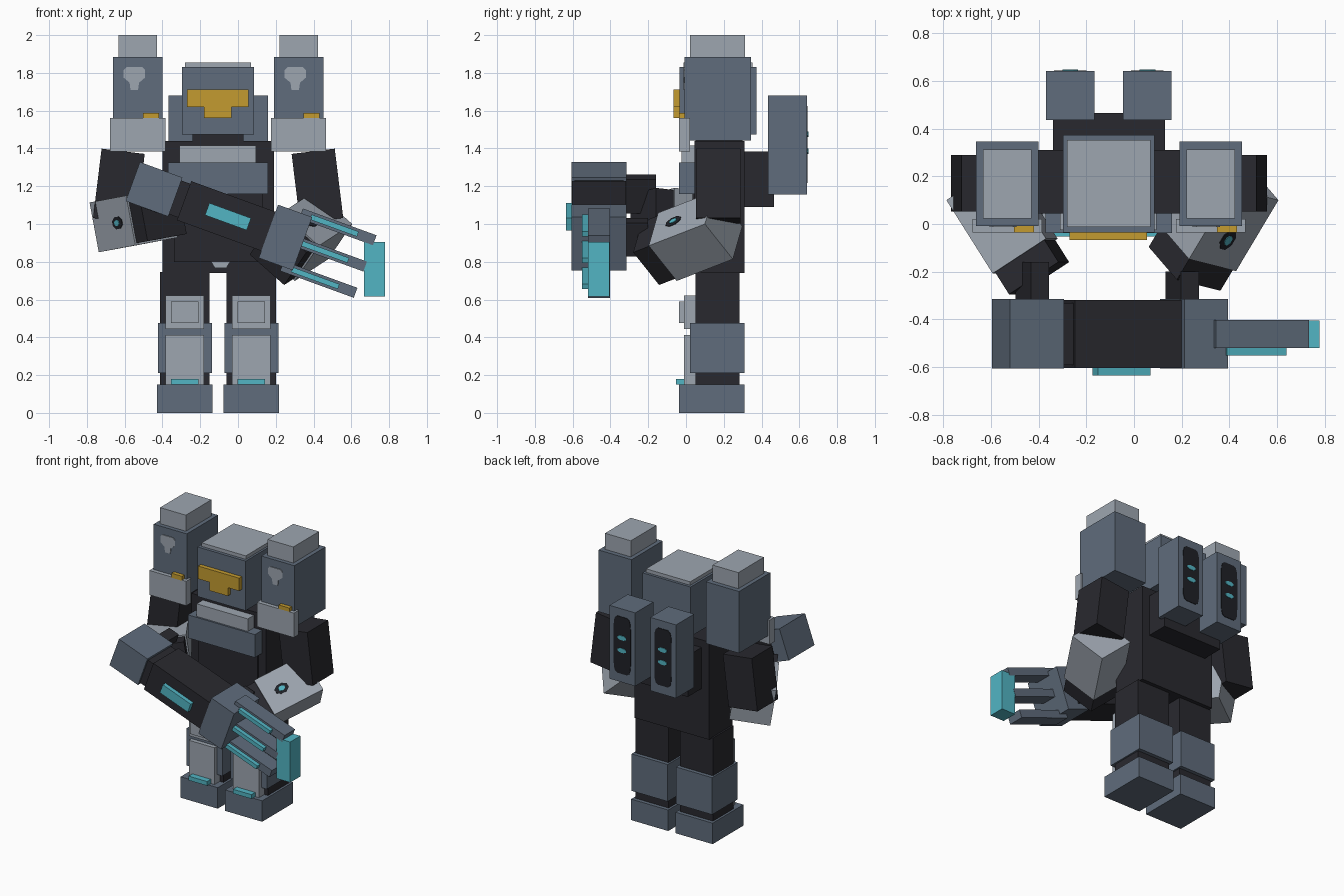
import bpy, bmesh, math
from mathutils import Matrix, Vector

if "Cube" in bpy.data.objects:
    bpy.data.objects.remove(bpy.data.objects["Cube"])

MID = -0.105  # x of the body's mirror plane


def material(name, rgb):
    m = bpy.data.materials.new(name)
    m.diffuse_color = (*rgb, 1)
    m.use_nodes = True
    m.node_tree.nodes["Principled BSDF"].inputs["Base Color"].default_value = m.diffuse_color
    return m


STEEL = material("steel_grey", (0.115, 0.15, 0.20))
LIGHT = material("light_grey", (0.34, 0.38, 0.435))
DARK = material("charcoal", (0.022, 0.022, 0.028))
BLACK = material("near_black", (0.014, 0.015, 0.02))
CYAN = material("cyan", (0.085, 0.46, 0.55))
GOLD = material("gold", (0.55, 0.33, 0.03))


def finish(name, bm, mat, frame):
    bmesh.ops.recalc_face_normals(bm, faces=bm.faces)
    me = bpy.data.meshes.new(name)
    bm.to_mesh(me)
    bm.free()
    me.materials.append(mat)
    ob = bpy.data.objects.new(name, me)
    ob.matrix_world = frame
    bpy.context.collection.objects.link(ob)
    return ob


def box(name, x, y, z, mat, frame=Matrix()):
    """Box from (low, high) ranges in a local frame."""
    bm = bmesh.new()
    bmesh.ops.create_cube(bm, size=1)
    for v in bm.verts:
        v.co = [(r[0] + r[1]) / 2 + c * (r[1] - r[0]) for c, r in zip(v.co, (x, y, z))]
    return finish(name, bm, mat, frame)


def plate(name, pts, depth, mat, frame):
    """Flat outline in local xy, raised along local z."""
    bm = bmesh.new()
    face = bm.faces.new([bm.verts.new((px, py, 0)) for px, py in pts])
    ext = bmesh.ops.extrude_face_region(bm, geom=[face])["geom"]
    for v in ext:
        if isinstance(v, bmesh.types.BMVert):
            v.co.z += depth
    return finish(name, bm, mat, frame)


def axes(origin, x, y, z):
    m = Matrix((x, y, z)).transposed().to_4x4()
    m.translation = origin
    return m


def oval(w, h, n=8, power=1.0):
    """Ellipse, or a rounded rectangle for power below 1."""
    pts = []
    for i in range(n):
        t = 2 * math.pi * (i + 0.5) / n
        c, s = math.cos(t), math.sin(t)
        pts.append((w * math.copysign(abs(c) ** power, c), h * math.copysign(abs(s) ** power, s)))
    return pts


def around(c, half):
    return (c - half, c + half)


def front_frame(x, y, z):
    return axes((x, y, z), (1, 0, 0), (0, 0, 1), (0, -1, 0))


# Torso, chest armour and neck
box("torso", (-0.40, 0.19), (0.045, 0.31), (0.74, 1.44), DARK)
box("abdomen_panel", (-0.34, 0.13), (0.035, 0.05), (0.80, 1.16), DARK)
box("chest_armour", (-0.37, 0.16), (-0.038, 0.05), (1.16, 1.325), STEEL)
box("collar_plate", (-0.31, 0.095), (-0.025, 0.05), (1.325, 1.415), LIGHT)
box("neck", (-0.24, 0.03), (0.05, 0.30), (1.43, 1.49), DARK)
plate("belt_buckle", [(-0.03, -0.017), (0.03, -0.017), (0.05, 0.017), (-0.05, 0.017)], 0.009,
      LIGHT, front_frame(-0.092, 0.045, 0.783))

# Head and visor
box("head", (-0.297, 0.085), (-0.035, 0.372), (1.475, 1.83), STEEL)
box("head_cap", (-0.28, 0.07), (-0.012, 0.352), (1.83, 1.855), LIGHT)
box("visor", (-0.27, 0.055), (-0.066, -0.03), (1.62, 1.712), GOLD)
box("visor_nose", (-0.18, -0.035), (-0.066, -0.03), (1.56, 1.62), GOLD)

# Back mount and the two back boosters
box("back_mount", (-0.34, 0.13), (0.30, 0.465), (1.09, 1.385), DARK)
for side, cx in (("right", -0.267), ("left", 0.056)):
    box(side + "_booster", around(cx, 0.102), (0.435, 0.64), (1.155, 1.68), STEEL)
    back = axes((cx, 0.64, 1.42), (-1, 0, 0), (0, 0, 1), (0, 1, 0))
    plate(side + "_booster_panel", oval(0.068, 0.205, 16, 0.35), 0.004, BLACK, back)
    for dz in (0.055, -0.035):
        plate(side + "_booster_light", oval(0.036, 0.017), 0.008, CYAN,
              back @ Matrix.Translation((0, dz, 0)))

# Legs
for side, s in (("right", -1), ("left", 1)):
    cx = MID + s * 0.176
    box(side + "_leg", around(cx, 0.131), (0.05, 0.283), (0.10, 0.745), DARK)
    box(side + "_shin_guard", around(cx, 0.143), (0.02, 0.31), (0.21, 0.475), STEEL)
    box(side + "_foot", around(cx, 0.147), (-0.038, 0.31), (0, 0.15), STEEL)
    box(side + "_shin_plate", around(cx, 0.102), (-0.01, 0.06), (0.15, 0.413), LIGHT)
    box(side + "_knee_plate", around(cx, 0.102), (-0.01, 0.06), (0.445, 0.622), LIGHT)
    box(side + "_knee_cap", around(cx, 0.073), (-0.038, 0), (0.477, 0.59), LIGHT)
    box(side + "_foot_light", around(cx, 0.073), (-0.053, -0.008), (0.15, 0.18), CYAN)

# Shoulder towers and upper arms
EMBLEM = [(-0.02, -0.06), (0.02, -0.06), (0.025, -0.022), (0.057, 0.005), (0.057, 0.045),
          (0.042, 0.06), (-0.042, 0.06), (-0.057, 0.045), (-0.057, 0.005), (-0.025, -0.022)]
for side, s in (("right", -1), ("left", 1)):
    cx = MID + s * 0.426
    box(side + "_shoulder", around(cx, 0.131), (-0.008, 0.345), (1.443, 1.885), STEEL)
    box(side + "_shoulder_cap", around(cx, 0.102), (0.022, 0.312), (1.885, 2.0), LIGHT)
    box(side + "_shoulder_plate", around(cx, 0.146), (-0.036, 0.02), (1.385, 1.56), LIGHT)
    gx = -0.46 if s < 0 else 0.39
    box(side + "_shoulder_badge", around(gx, 0.042), (-0.036, 0), (1.555, 1.587), GOLD)
    plate(side + "_shoulder_emblem", EMBLEM, 0.005, LIGHT,
          front_frame(cx - 0.018, -0.008, 1.77))
    tilt = Matrix.Translation((MID + s * 0.503, 0, 1.385)) @ Matrix.Rotation(-s * math.radians(7), 4, "Y")
    box(side + "_upper_arm", around(0, 0.115), (0.052, 0.288), (-0.37, 0), DARK, tilt)


# Forearms: x along the arm, y across the outer face, z out of it
def forearm(side, corner, u, v):
    u = Vector(u).normalized()
    v = Vector(v)
    v = (v - u * v.dot(u)).normalized()
    n = u.cross(v)
    f = axes(corner, u, v, n)
    box(side + "_forearm", (0, 0.365), (-0.268, 0), (-0.27, 0), LIGHT, f)
    box(side + "_hand", (0.30, 0.475), (-0.258, -0.01), (-0.26, -0.01), DARK, f)
    mark = f @ Matrix.Translation((0.235, -0.134, 0))
    plate(side + "_forearm_panel", oval(0.05, 0.035), 0.004, BLACK, mark)
    plate(side + "_forearm_light", oval(0.024, 0.017), 0.008, CYAN, mark)


forearm("left", (0.605, 0.10, 1.0), (-0.487, -0.816, -0.316), (0.735, -0.187, -0.651))
# the right arm's corner is the lower outer edge shifted to the top edge
forearm("right", (-0.786, 0.10, 1.114), (0.53, -0.84, 0.10), (-0.18, 0, 0.98))

# Heavy weapon: local x runs along the barrel, tilted down to the left hand
gun = Matrix.Translation((0.255, 0, 0.927)) @ Matrix.Rotation(math.radians(20), 4, "Y")
DEEP = (-0.605, -0.315)
box("weapon_stock", (-0.865, -0.625), DEEP, (-0.108, 0.112), STEEL, gun)
box("weapon_neck", (-0.63, -0.55), (-0.59, -0.33), (-0.095, 0.095), DARK, gun)
box("weapon_body", (-0.575, -0.08), (-0.604, -0.318), (-0.11, 0.11), DARK, gun)
box("weapon_muzzle", (-0.10, 0.092), DEEP, (-0.15, 0.15), STEEL, gun)
box("weapon_body_light", (-0.445, -0.21), (-0.635, -0.60), (-0.034, 0.034), CYAN, gun)
for i, h in enumerate((-0.148, 0, 0.148)):
    box("muzzle_prong", (0.03, 0.445), (-0.52, -0.403), around(h, 0.028), STEEL, gun)
    box("prong_light", (0.085, 0.35), (-0.55, -0.515), around(h, 0.014), CYAN, gun)
box("energy_block", (0.668, 0.778), (-0.52, -0.405), (0.615, 0.905), CYAN)

# Grips joining the hands to the weapon
box("rear_grip", (-0.76, -0.68), (-0.33, -0.16), (-0.11, 0.08), DARK, gun)
box("front_grip", (-0.09, -0.01), (-0.33, -0.20), (-0.11, 0.08), DARK, gun)
